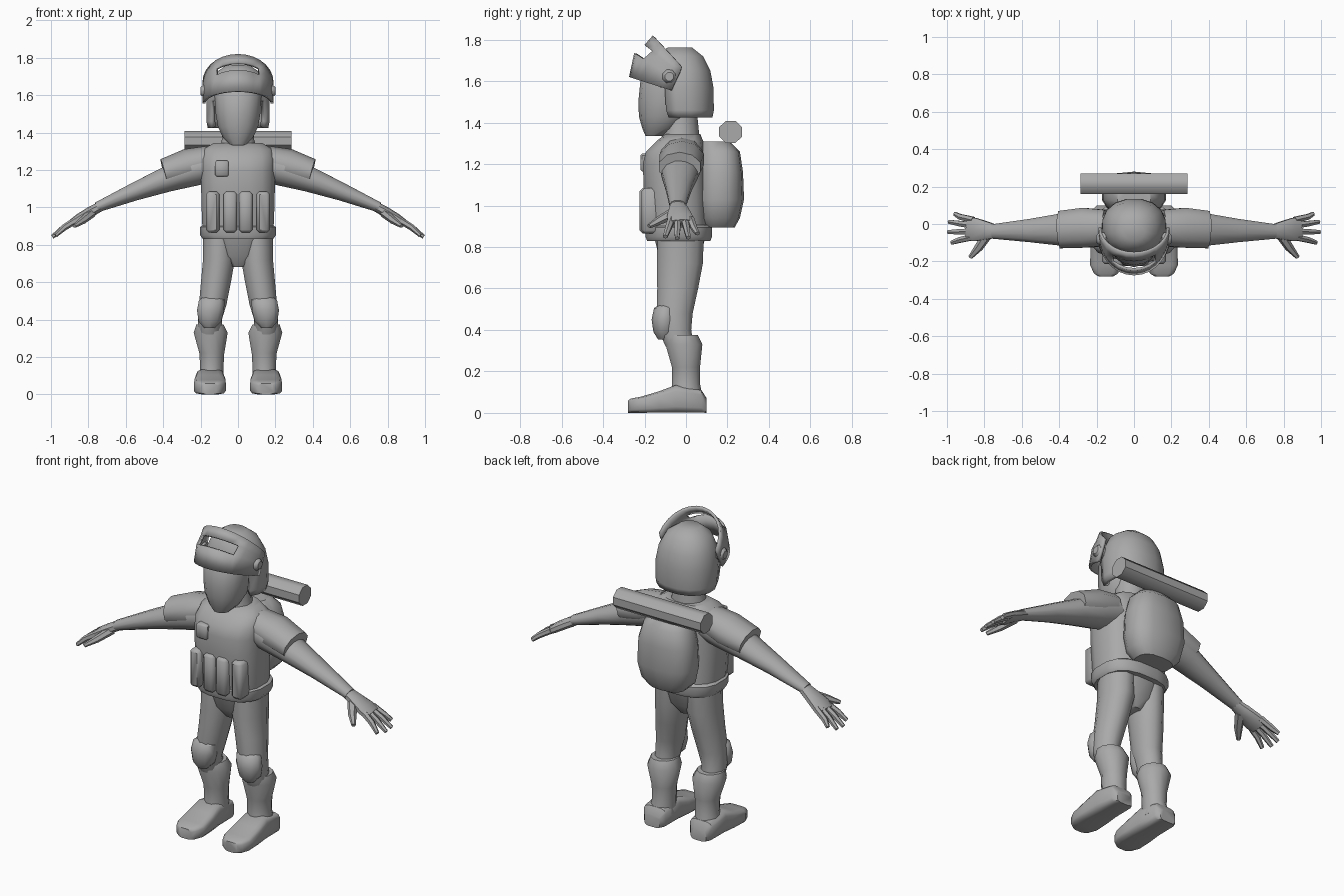
import bpy, bmesh, math
from mathutils import Vector

grey = bpy.data.materials.new("plain_grey")
grey.diffuse_color = (0.4, 0.4, 0.4, 1)
X, Y, Z = Vector((1, 0, 0)), Vector((0, 1, 0)), Vector((0, 0, 1))


def finish(name, bm, mirror=False, angle=45, thick=0):
    bmesh.ops.recalc_face_normals(bm, faces=bm.faces)
    me = bpy.data.meshes.new(name)
    bm.to_mesh(me)
    bm.free()
    for p in me.polygons:
        p.use_smooth = True
    me.set_sharp_from_angle(angle=math.radians(angle))
    me.materials.append(grey)
    ob = bpy.data.objects.new(name, me)
    bpy.context.collection.objects.link(ob)
    if thick:
        m = ob.modifiers.new("thickness", 'SOLIDIFY')
        m.thickness = thick
    if mirror:
        m = ob.modifiers.new("mirror", 'MIRROR')
        m.use_mirror_merge = False
    return ob


def loft(rings, n=12, power=2.0, caps=True):
    """Skin superellipse rings given as (centre, u vector, v vector)."""
    bm = bmesh.new()
    rows = []
    for c, u, v in rings:
        row = []
        for i in range(n):
            a = 2 * math.pi * (i + 0.5) / n
            s, t = math.cos(a), math.sin(a)
            s = math.copysign(abs(s) ** (2 / power), s)
            t = math.copysign(abs(t) ** (2 / power), t)
            row.append(bm.verts.new(c + u * s + v * t))
        rows.append(row)
    for a, b in zip(rows, rows[1:]):
        for i in range(n):
            j = (i + 1) % n
            bm.faces.new((a[i], a[j], b[j], b[i]))
    if caps:
        bm.faces.new(rows[0])
        bm.faces.new(rows[-1])
    return bm


def upright(rings):
    """Rings (z, centre x, centre y, radius x, radius y) stacked in height."""
    return [(Vector((x, y, z)), X * rx, Y * ry) for z, x, y, rx, ry in rings]


def limb(points):
    """Rings (x, y, z, width, thickness) square to the limb's direction."""
    d = (Vector(points[-1][:3]) - Vector(points[0][:3])).normalized()
    v = d.cross(Y).normalized()
    u = v.cross(d)
    return [(Vector(p[:3]), u * p[3], v * p[4]) for p in points]


def box(name, lo, hi, bevel=0.012, mirror=False):
    bm = bmesh.new()
    bmesh.ops.create_cube(bm, size=1)
    lo, hi = Vector(lo), Vector(hi)
    for v in bm.verts:
        v.co = Vector([(lo[k] + hi[k]) / 2 + v.co[k] * (hi[k] - lo[k]) for k in range(3)])
    bmesh.ops.bevel(bm, geom=bm.edges[:], offset=bevel, segments=1, affect='EDGES')
    return finish(name, bm, mirror)


# Torso, belt and pelvis
finish("torso_vest", loft(upright([
    (0.83, 0, -0.035, 0.185, 0.145), (0.92, 0, -0.045, 0.195, 0.15),
    (1.10, 0, -0.052, 0.20, 0.155), (1.20, 0, -0.055, 0.20, 0.155),
    (1.26, 0, -0.05, 0.20, 0.145), (1.31, 0, -0.03, 0.19, 0.115),
    (1.345, 0, -0.015, 0.13, 0.085)]), 16, 2.7))
finish("belt", loft(upright([
    (0.83, 0, -0.035, 0.19, 0.155), (0.85, 0, -0.035, 0.205, 0.163),
    (0.895, 0, -0.035, 0.205, 0.163), (0.905, 0, -0.035, 0.19, 0.15)]), 16, 2.7))
finish("pelvis", loft(upright([
    (0.68, 0, -0.03, 0.04, 0.06), (0.74, 0, -0.03, 0.13, 0.1),
    (0.86, 0, -0.03, 0.18, 0.13)]), 12, 2.3))

# Vest pouches and chest pocket
for i, (a, b) in enumerate(((0.005, 0.078), (0.1, 0.17))):
    box(f"pouch_{i + 1}", (a, -0.224 + 0.01 * i, 0.865), (b, -0.11, 1.085), 0.015, True)
box("chest_pocket", (-0.122, -0.22, 1.165), (-0.05, -0.15, 1.25), 0.008)

# Backpack and bedroll
finish("backpack", loft(upright([
    (0.895, 0, 0.16, 0.11, 0.075), (0.94, 0, 0.16, 0.155, 0.1),
    (1.03, 0, 0.165, 0.175, 0.115), (1.16, 0, 0.165, 0.17, 0.11),
    (1.26, 0, 0.16, 0.14, 0.1), (1.31, 0, 0.14, 0.09, 0.07)]), 14, 2.6))
finish("bedroll", loft([(Vector((x, 0.215, 1.355)), Y * 0.06, Z * 0.058)
                        for x in (-0.285, 0.285)], 8))

# Neck and head
finish("neck", loft(upright([
    (1.28, 0, -0.03, 0.12, 0.1), (1.36, 0, -0.025, 0.09, 0.09),
    (1.46, 0, -0.03, 0.085, 0.085)])))
finish("head", loft(upright([
    (1.335, 0, -0.15, 0.045, 0.045), (1.37, 0, -0.125, 0.08, 0.085),
    (1.43, 0, -0.105, 0.11, 0.122), (1.50, 0, -0.095, 0.122, 0.135),
    (1.60, 0, -0.085, 0.128, 0.135), (1.66, 0, -0.06, 0.12, 0.11)]), 14, 2.2))

# Helmet shell, open at the face
bm = loft(upright([
    (1.425, 0, -0.005, 0.165, 0.135), (1.46, 0, -0.01, 0.172, 0.147),
    (1.57, 0, -0.015, 0.172, 0.15), (1.65, 0, -0.02, 0.158, 0.14),
    (1.72, 0, -0.028, 0.122, 0.112), (1.762, 0, -0.03, 0.06, 0.06)]), 16, 2.2)
gone = [f for f in bm.faces if f.calc_center_median().z < 1.43
        or (f.calc_center_median().z < 1.56 and f.calc_center_median().y < -0.09)]
bmesh.ops.delete(bm, geom=gone, context='FACES')
finish("helmet", bm, thick=0.025)

# Raised visor: rows of (side y, side z, front y, front z) with a slot
bm = bmesh.new()
rows, n = [], 14
for sy, sz, fy, fz in ((-0.07, 1.555, -0.275, 1.62), (-0.045, 1.61, -0.25, 1.735),
                       (-0.03, 1.64, -0.20, 1.775), (-0.02, 1.67, -0.16, 1.82)):
    row = []
    for i in range(n + 1):
        t = math.pi * (i / n - 0.5)
        k = math.cos(t)
        row.append(bm.verts.new((0.19 * math.sin(t), sy + (fy - sy) * k, sz + (fz - sz) * k)))
    rows.append(row)
for r in range(3):
    for i in range(n):
        if r == 1 and 4 <= i < n - 4:
            continue
        bm.faces.new((rows[r][i], rows[r][i + 1], rows[r + 1][i + 1], rows[r + 1][i]))
finish("visor", bm, thick=0.015)
finish("visor_pivot", loft([(Vector((x, -0.08, 1.622)), Y * r, Z * r)
                            for x, r in ((0.15, 0.036), (0.185, 0.036), (0.2, 0.022))], 8), True)

# Arms with shoulder pads
finish("arm", loft(limb([
    (0.14, -0.02, 1.225, 0.1, 0.085), (0.24, -0.025, 1.20, 0.105, 0.09),
    (0.38, -0.03, 1.15, 0.09, 0.07), (0.55, -0.035, 1.085, 0.065, 0.05),
    (0.755, -0.04, 1.0, 0.04, 0.028)])), True)
finish("shoulder_pad", loft(limb([
    (0.15, -0.02, 1.25, 0.1, 0.08), (0.265, -0.02, 1.222, 0.112, 0.092),
    (0.395, -0.03, 1.185, 0.105, 0.075)]), 10), True)

# Hands with four fingers and a thumb
finish("palm", loft(limb([
    (0.735, -0.04, 1.005, 0.036, 0.026), (0.79, -0.035, 0.975, 0.05, 0.028),
    (0.85, -0.03, 0.94, 0.065, 0.026), (0.89, -0.025, 0.915, 0.062, 0.02)]), 10, 2.5), True)
for i, (y0, x1, y1, z1) in enumerate(((0.022, 0.96, 0.055, 0.865), (-0.008, 0.99, 0.012, 0.845),
                                      (-0.04, 0.993, -0.043, 0.842), (-0.07, 0.975, -0.1, 0.85))):
    finish(f"finger_{i + 1}", loft(limb([
        (0.86, y0, 0.935, 0.019, 0.019), (0.93, (y0 + y1) / 2, 0.892, 0.017, 0.017),
        (x1, y1, z1, 0.012, 0.011)]), 6), True)
finish("thumb", loft(limb([
    (0.78, -0.05, 0.97, 0.03, 0.024), (0.83, -0.125, 0.93, 0.024, 0.02),
    (0.875, -0.178, 0.9, 0.012, 0.011)]), 6), True)

# Legs, knee pads and boots
finish("leg", loft(upright([
    (0.86, 0.1, -0.025, 0.09, 0.115), (0.72, 0.102, -0.03, 0.088, 0.115),
    (0.60, 0.118, -0.04, 0.083, 0.102), (0.48, 0.135, -0.055, 0.076, 0.09),
    (0.40, 0.15, -0.055, 0.066, 0.083), (0.32, 0.15, -0.03, 0.065, 0.07)])), True)
finish("knee_pad", loft(upright([
    (0.355, 0.152, -0.105, 0.03, 0.03), (0.39, 0.15, -0.105, 0.064, 0.052),
    (0.45, 0.147, -0.105, 0.076, 0.061), (0.505, 0.14, -0.10, 0.072, 0.054),
    (0.525, 0.135, -0.095, 0.045, 0.03)]), 10), True)
finish("boot_shaft", loft(upright([
    (0.06, 0.148, 0.005, 0.074, 0.082), (0.14, 0.14, 0.0, 0.064, 0.07),
    (0.22, 0.14, 0.0, 0.069, 0.07), (0.33, 0.146, -0.01, 0.094, 0.092),
    (0.375, 0.15, -0.02, 0.075, 0.08)])), True)
finish("boot_foot", loft([
    (Vector((0.15, y, h / 2)), X * w, Z * (h / 2)) for y, w, h in (
        (0.1, 0.05, 0.07), (0.075, 0.072, 0.11), (-0.05, 0.076, 0.135), (-0.13, 0.084, 0.105),
        (-0.22, 0.086, 0.078), (-0.265, 0.065, 0.07), (-0.28, 0.04, 0.06))], 12, 4.5), True)
